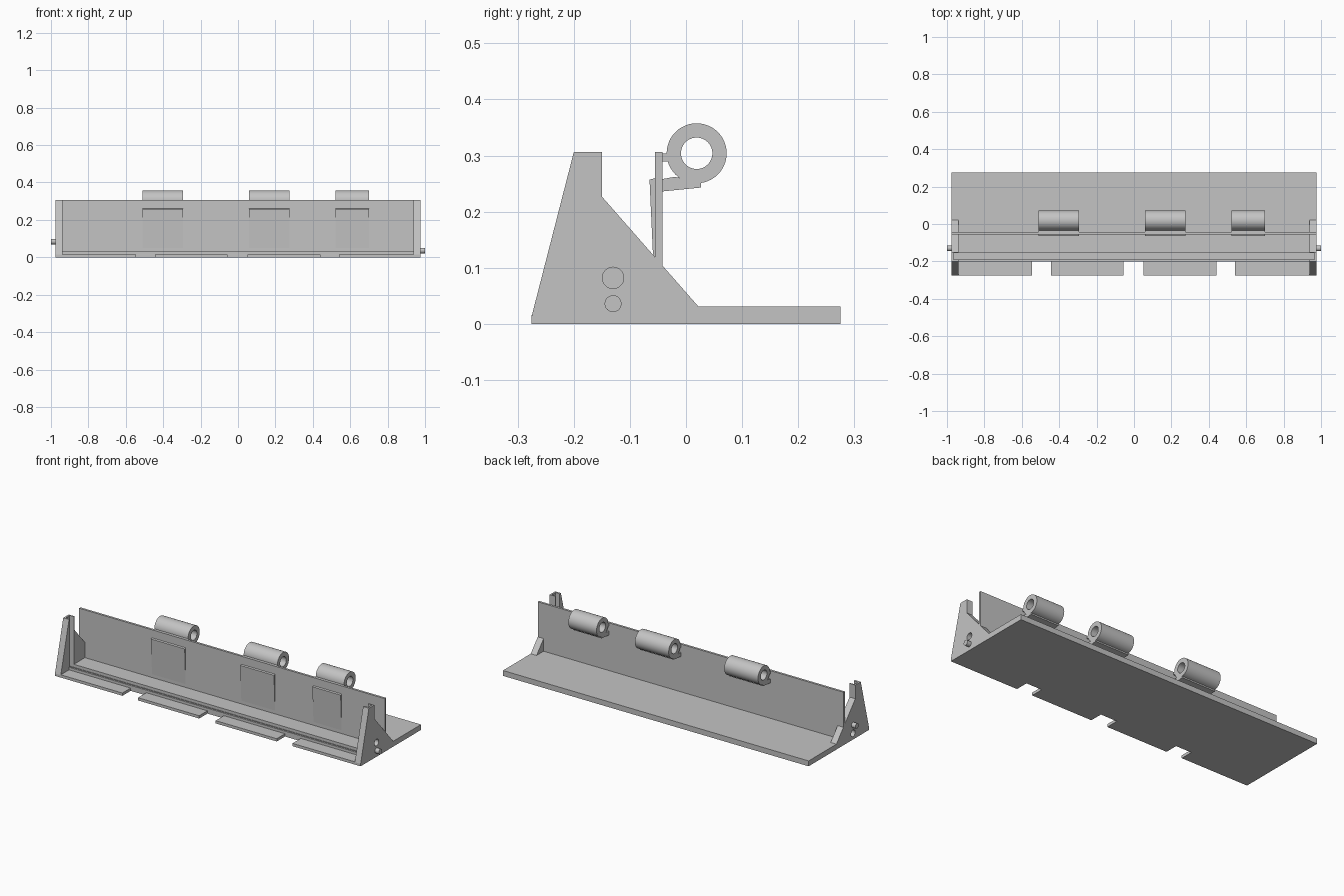
import bpy
import bmesh
from math import cos, sin, tau

if "Cube" in bpy.data.objects:
    bpy.data.objects.remove(bpy.data.objects["Cube"], do_unlink=True)

GREY = (0.55, 0.55, 0.55, 1)
grey = bpy.data.materials.new("light grey")
grey.use_nodes = True
grey.diffuse_color = GREY
grey.node_tree.nodes["Principled BSDF"].inputs["Base Color"].default_value = GREY


def finish(name, bm):
    bmesh.ops.recalc_face_normals(bm, faces=bm.faces)
    mesh = bpy.data.meshes.new(name)
    bm.to_mesh(mesh)
    bm.free()
    mesh.materials.append(grey)
    obj = bpy.data.objects.new(name, mesh)
    bpy.context.collection.objects.link(obj)
    return obj


def extrude(bm, profile, x0, x1):
    """Extrude a (y, z) outline along x."""
    a = [bm.verts.new((x0, y, z)) for y, z in profile]
    b = [bm.verts.new((x1, y, z)) for y, z in profile]
    bm.faces.new(a)
    bm.faces.new(b[::-1])
    for i in range(len(a)):
        j = (i + 1) % len(a)
        bm.faces.new((a[i], b[i], b[j], a[j]))


def prism(name, profile, x0, x1):
    bm = bmesh.new()
    extrude(bm, profile, x0, x1)
    return finish(name, bm)


def rect(y0, y1, z0, z1):
    return [(y0, z0), (y1, z0), (y1, z1), (y0, z1)]


def circle(y, z, r, n=48):
    return [(y + r * cos(tau * i / n), z + r * sin(tau * i / n)) for i in range(n)]


def tube(bm, y, z, outer, inner, x0, x1):
    """Hollow cylinder along x."""
    loops = [[bm.verts.new((x, *p)) for p in circle(y, z, r)]
             for x, r in ((x0, outer), (x1, outer), (x1, inner), (x0, inner))]
    for k, a in enumerate(loops):
        b = loops[(k + 1) % 4]
        for i in range(len(a)):
            j = (i + 1) % len(a)
            bm.faces.new((a[i], a[j], b[j], b[i]))


def cut(obj, cutter):
    mod = obj.modifiers.new("cut", "BOOLEAN")
    mod.operation = "DIFFERENCE"
    mod.solver = "EXACT"
    mod.object = cutter
    cutter.hide_render = True
    cutter.hide_set(True)
    cutter.display_type = "WIRE"


def smooth(obj):
    bpy.ops.object.select_all(action="DESELECT")
    obj.select_set(True)
    bpy.context.view_layer.objects.active = obj
    bpy.ops.object.shade_smooth_by_angle(angle=0.6)


END, INNER, TOP, FLOOR = 0.975, 0.938, 0.306, 0.031

# Floor with front tabs
floor = prism("floor", rect(-0.2, 0.275, 0, FLOOR), -INNER, INNER)
for i, (x0, x1) in enumerate([(-INNER, -0.545), (-0.445, -0.055),
                              (0.05, 0.44), (0.54, INNER)]):
    prism(f"front_tab_{i + 1}", rect(-0.275, -0.2, 0, 0.016), x0, x1)

# Slot cutter running through the floor and both end plates
slot = prism("slot_cutter", rect(-0.189, -0.156, 0.014, 0.4), -0.965, 0.965)
cut(floor, slot)

# End plates, each with one peg and one socket
END_SHAPE = [(-0.275, 0), (-0.275, 0.014), (-0.2, TOP), (-0.15, TOP),
             (-0.15, 0.227), (0.022, FLOOR), (0.275, FLOOR), (0.275, 0)]
for side, word, peg_z, hole_z in ((1, "left", 0.036, 0.082),
                                  (-1, "right", 0.084, 0.036)):
    plate = prism(f"{word}_end_plate", END_SHAPE, side * INNER, side * END)
    cut(plate, slot)
    socket = prism(f"{word}_socket_cutter", circle(-0.13, hole_z, 0.019),
                   side * 0.95, side * 1.05)
    cut(plate, socket)
    peg = prism(f"{word}_peg", circle(-0.13, peg_z, 0.015),
                side * (END - 0.005), side)
    smooth(peg)

# Upright panel standing across the end plates
prism("back_panel", rect(-0.055, -0.042, 0.02, TOP), -END, END)

# Hinge knuckles with lugs, arms and tapered pads
ARM = [(-0.043, 0.236), (0.027, 0.243), (0.027, 0.252), (0.0, 0.258),
       (-0.02, 0.262), (-0.043, 0.258)]
PAD = [(-0.065, 0.257), (-0.054, 0.26), (-0.054, 0.05), (-0.0555, 0.05)]
for i, (x0, x1) in enumerate([(-0.51, -0.295), (0.06, 0.275), (0.52, 0.7)]):
    bm = bmesh.new()
    tube(bm, 0.019, 0.304, 0.0535, 0.028, x0, x1)
    extrude(bm, rect(-0.043, -0.028, 0.289, 0.304), x0, x1)
    extrude(bm, ARM, x0, x1)
    smooth(finish(f"hinge_knuckle_{i + 1}", bm))
    prism(f"hinge_pad_{i + 1}", PAD, x0, x1)
